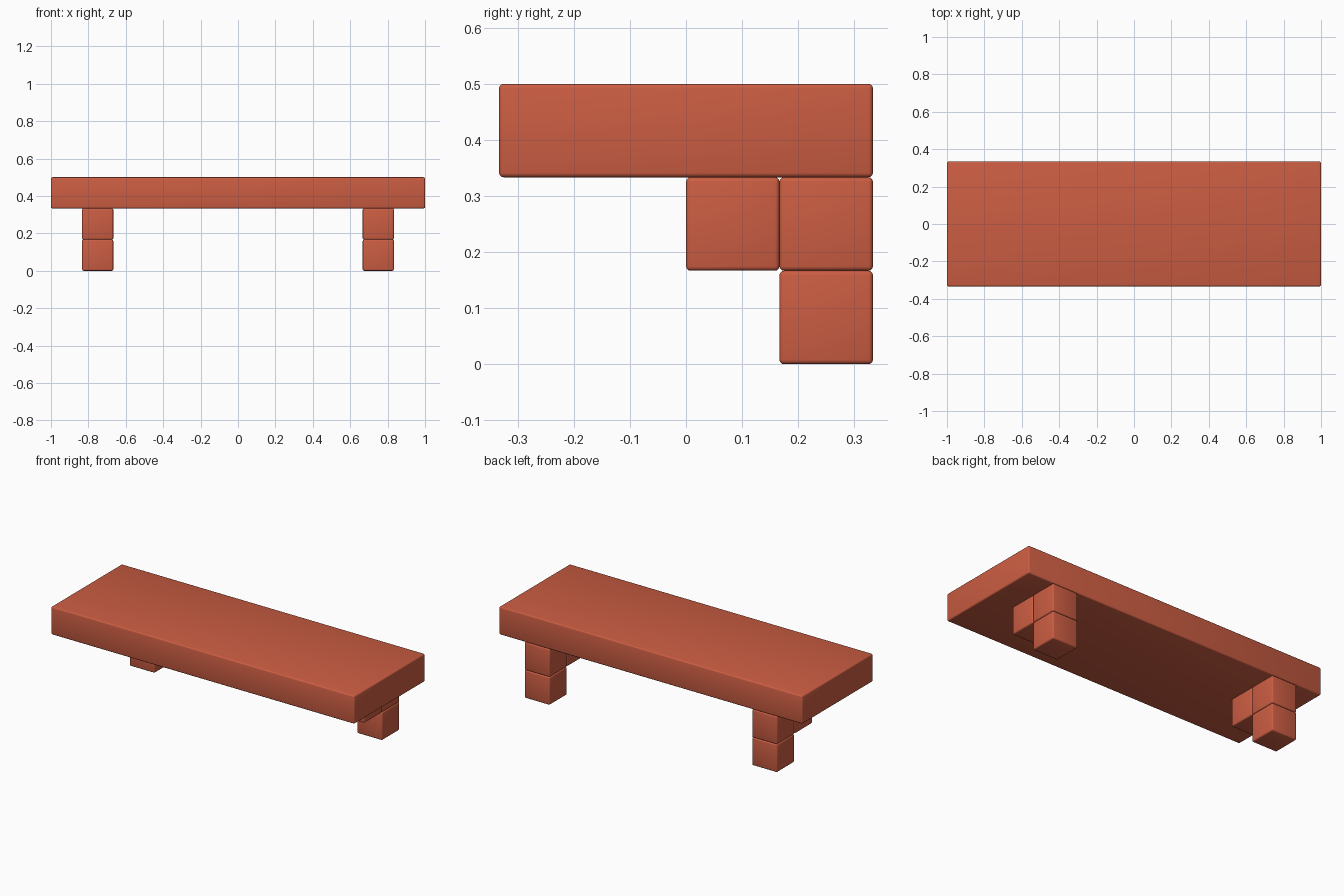
import bpy
import math

if "Cube" in bpy.data.objects:
    bpy.data.objects.remove(bpy.data.objects["Cube"])

U = 1 / 6  # block size

red = bpy.data.materials.new("red_brick")
red.diffuse_color = (0.6, 0.11, 0.055, 1)
red.use_nodes = True
red.node_tree.nodes["Principled BSDF"].inputs["Base Color"].default_value = red.diffuse_color


def block(name, center, size):
    """Box with small rounded edges."""
    bpy.ops.mesh.primitive_cube_add(size=1, location=center)
    ob = bpy.context.object
    ob.name = name
    ob.scale = size
    bpy.ops.object.transform_apply(location=False, rotation=False, scale=True)
    ob.data.materials.append(red)
    bevel = ob.modifiers.new("rounded_edges", 'BEVEL')
    bevel.width = 0.008
    bevel.segments = 3
    bpy.ops.object.modifier_apply(modifier=bevel.name)
    bpy.ops.object.shade_smooth_by_angle(angle=math.radians(40))
    return ob


# Long top slab
block("slab", (0, 0, 2.5 * U), (12 * U, 4 * U, U))

# Stepped supports: two stacked blocks at the back plus one bracket in front
for side, s in (("left", -1), ("right", 1)):
    x = s * 4.5 * U
    for part, y, z in (("foot", 1.5, 0.5), ("upper_leg", 1.5, 1.5), ("bracket", 0.5, 1.5)):
        block(f"{side}_{part}", (x, y * U, z * U), (U, U, U))
